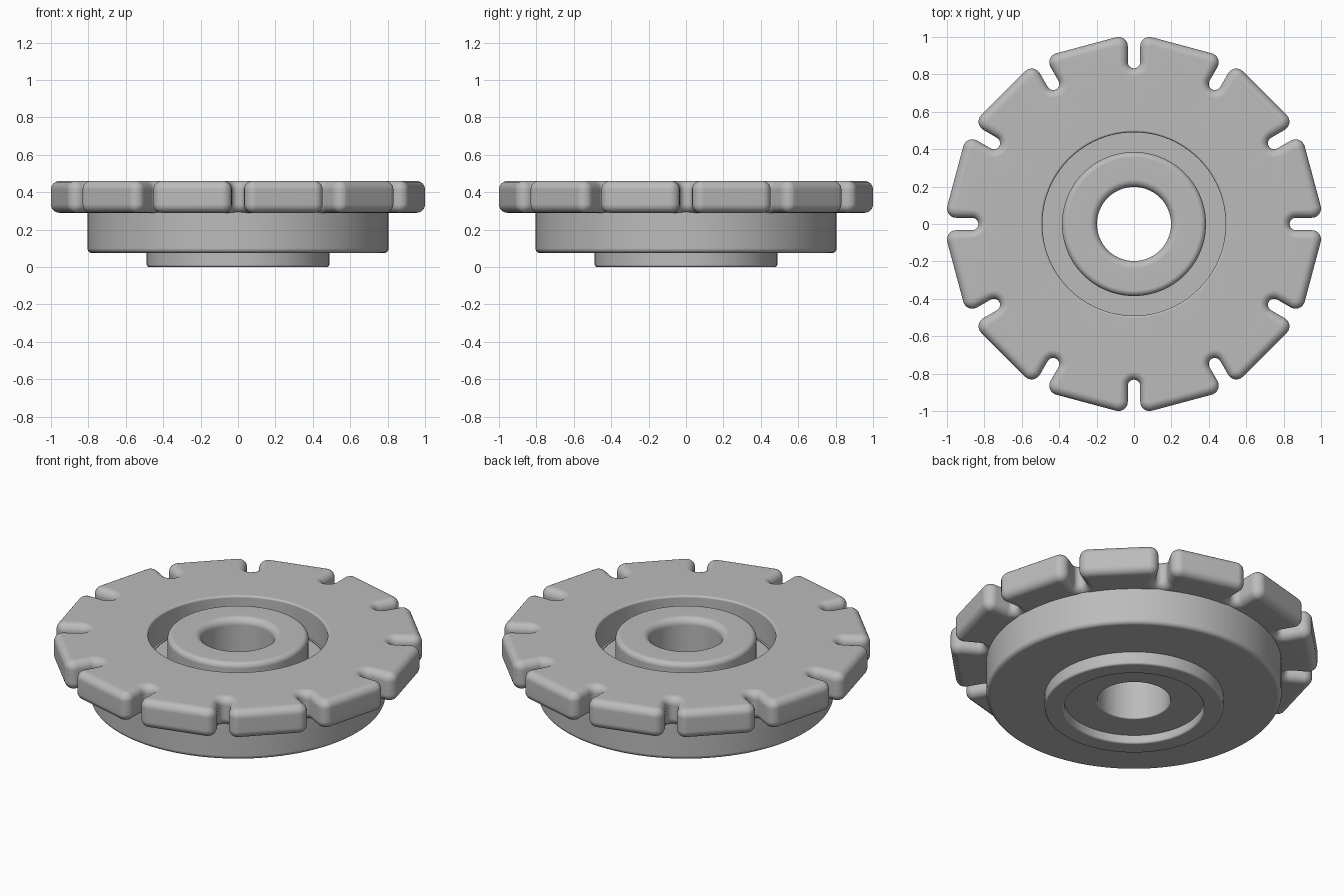
import bpy, bmesh
from math import sin, cos, pi, radians
from mathutils import Vector

cube = bpy.data.objects.get("Cube")
if cube:
    bpy.data.objects.remove(cube, do_unlink=True)

grey = bpy.data.materials.new("plain_grey")
grey.use_nodes = True
colour = (0.5, 0.5, 0.5, 1)
grey.diffuse_color = colour
grey.node_tree.nodes["Principled BSDF"].inputs["Base Color"].default_value = colour

SEGMENTS = 96


def finish(bm, name):
    bmesh.ops.recalc_face_normals(bm, faces=bm.faces)
    mesh = bpy.data.meshes.new(name)
    bm.to_mesh(mesh)
    bm.free()
    mesh.materials.append(grey)
    obj = bpy.data.objects.new(name, mesh)
    bpy.context.collection.objects.link(obj)
    bpy.ops.object.select_all(action='DESELECT')
    obj.select_set(True)
    bpy.context.view_layer.objects.active = obj
    bpy.ops.object.shade_smooth_by_angle(angle=radians(35))
    weighted = obj.modifiers.new("weighted_normals", 'WEIGHTED_NORMAL')
    weighted.keep_sharp = True
    return obj


def ring(bm, points, z):
    return [bm.verts.new((x, y, z)) for x, y in points]


def skin(bm, a, b):
    n = len(a)
    for i in range(n):
        j = (i + 1) % n
        bm.faces.new((a[i], a[j], b[j], b[i]))


def circle(r):
    return [(r * cos(2 * pi * i / SEGMENTS), r * sin(2 * pi * i / SEGMENTS))
            for i in range(SEGMENTS)]


def arc(cx, cy, r, start, end, steps):
    angles = [radians(start + (end - start) * i / steps) for i in range(steps + 1)]
    return [(cx + r * cos(a), cy + r * sin(a)) for a in angles]


def collar(name, inner, outer, low, high, bevels):
    """Rectangular ring; bevels: inner low, outer low, outer high, inner high."""
    corners = [(inner, low, 1, 1, 180), (outer, low, -1, 1, 270),
               (outer, high, -1, -1, 0), (inner, high, 1, -1, 90)]
    profile = []
    for (r, z, sx, sz, start), b in zip(corners, bevels):
        if b:
            profile += arc(r + sx * b, z + sz * b, b, start, start + 90, 6)
        else:
            profile.append((r, z))
    bm = bmesh.new()
    loops = [ring(bm, circle(r), z) for r, z in profile]
    for i, loop in enumerate(loops):
        skin(bm, loop, loops[(i + 1) % len(loops)])
    return finish(bm, name)


# Slotted disc outline, inset by d while the arc centres stay in place
TEETH = 12
SLOT, CORNER, CORNER_Y, SLOT_Y = 0.033, 0.05, 0.95, 0.865


def outline(d):
    cx = SLOT + CORNER
    r = CORNER - d
    sector = (arc(-cx, CORNER_Y, r, 105, 0, 6)
              + arc(0, SLOT_Y, SLOT + d, 180, 360, 10)
              + arc(cx, CORNER_Y, r, 180, 75, 6))
    points = []
    for k in range(TEETH):
        a = -2 * pi * k / TEETH
        points += [(x * cos(a) - y * sin(a), x * sin(a) + y * cos(a)) for x, y in sector]
    return points


def slotted_disc(low, high, bevel, hole, hole_bevel):
    bm = bmesh.new()
    steps = [radians(90 * i / 6) for i in range(7)]
    # rounded outer rim
    layers = [(bevel * (1 - sin(a)), low + bevel * (1 - cos(a))) for a in steps]
    layers += [(bevel * (1 - cos(a)), high - bevel * (1 - sin(a))) for a in steps]
    rims = [ring(bm, outline(d), z) for d, z in layers]
    # hole wall with eased top edge
    wall = [(hole, low)] + [(hole + hole_bevel * (1 - cos(a)),
                             high - hole_bevel * (1 - sin(a))) for a in steps]
    bores = [ring(bm, circle(r), z) for r, z in wall]
    for loops in (rims, bores):
        for a, b in zip(loops, loops[1:]):
            skin(bm, a, b)
    # flat top and underside
    for rim, bore in ((rims[0], bores[0]), (rims[-1], bores[-1])):
        edges = []
        for loop in (rim, bore):
            edges += [bm.edges.get((v, loop[i - 1])) for i, v in enumerate(loop)]
        bmesh.ops.triangle_fill(bm, use_beauty=True, edges=edges,
                                normal=Vector((0, 0, 1)))
    return finish(bm, "slotted_disc")


slotted_disc(0.29, 0.46, 0.045, 0.49, 0.012)
collar("lower_body", 0.48, 0.805, 0.075, 0.295, (0, 0.025, 0, 0))
collar("bottom_flange", 0.38, 0.488, 0, 0.29, (0.012, 0.012, 0, 0))
collar("centre_hub", 0.198, 0.385, 0.05, 0.46, (0.008, 0, 0.03, 0.04))
